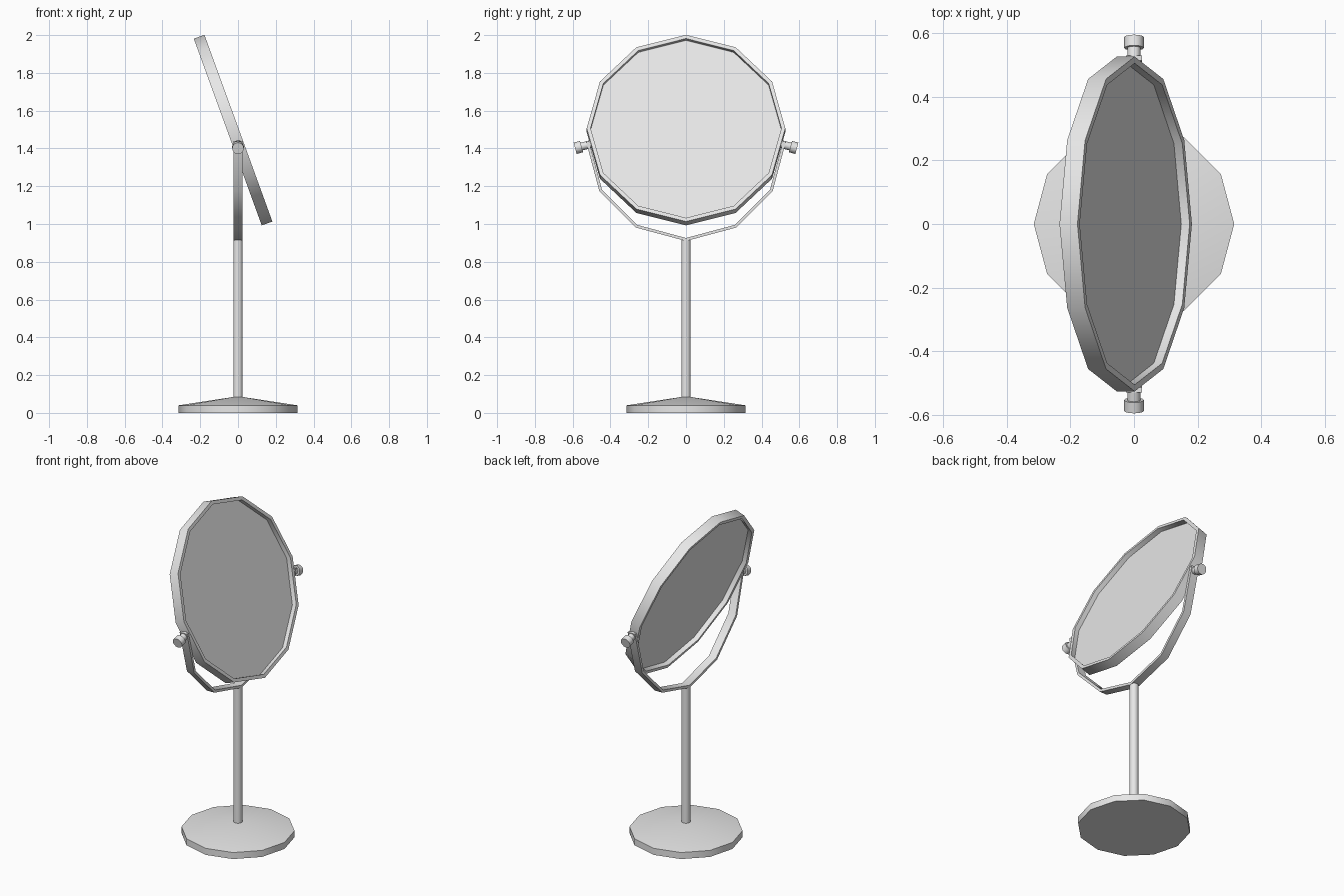
import bpy, bmesh, math
from mathutils import Matrix, Vector

cube = bpy.data.objects.get("Cube")
if cube:
    bpy.data.objects.remove(cube, do_unlink=True)

SIDES = 12
grey = bpy.data.materials.new("light_grey")
grey.use_nodes = True
grey.diffuse_color = (0.8, 0.8, 0.8, 1)
grey.node_tree.nodes["Principled BSDF"].inputs["Base Color"].default_value = (0.8, 0.8, 0.8, 1)


def lathe(name, profile, place=Matrix(), closed=False, start=0, steps=SIDES):
    """Turn an (r, z) profile round local z; fewer steps give an open arc with end caps."""
    bm = bmesh.new()
    full = steps == SIDES
    rings = []
    for i in range(steps if full else steps + 1):
        a = start + i * math.tau / SIDES
        rings.append([bm.verts.new((r * math.cos(a), r * math.sin(a), z)) for r, z in profile])
    n = len(profile)
    for i in range(steps):
        a, b = rings[i], rings[(i + 1) % len(rings)]
        for j in range(n if closed else n - 1):
            k = (j + 1) % n
            bm.faces.new((a[j], b[j], b[k], a[k]))
    if not full:
        bm.faces.new(rings[0])
        bm.faces.new(rings[-1])
    bmesh.ops.remove_doubles(bm, verts=bm.verts, dist=1e-5)
    bmesh.ops.recalc_face_normals(bm, faces=bm.faces)
    mesh = bpy.data.meshes.new(name)
    bm.to_mesh(mesh)
    bm.free()
    mesh.materials.append(grey)
    obj = bpy.data.objects.new(name, mesh)
    bpy.context.collection.objects.link(obj)
    obj.matrix_world = place
    bpy.ops.object.select_all(action='DESELECT')
    obj.select_set(True)
    bpy.context.view_layer.objects.active = obj
    bpy.ops.object.shade_smooth_by_angle(angle=math.radians(40))
    return obj


def band(inner, outer, half):
    """Rectangular ring section."""
    return [(inner, -half), (outer, -half), (outer, half), (inner, half)]


def turn_y(degrees):
    return Matrix.Rotation(math.radians(degrees), 4, 'Y')


# Stand
lathe("base", [(0, 0), (0.315, 0), (0.315, 0.04), (0, 0.088)])
lathe("pole", [(0, 0.05), (0.025, 0.05), (0.025, 0.915), (0, 0.915)])

# Half-ring yoke
lathe("yoke", band(0.514, 0.53, 0.025), Matrix.Translation((0, 0, 1.44)) @ turn_y(90),
      closed=True, start=-math.pi / 2, steps=SIDES // 2)

# Tilted mirror: rim with a glass recessed on both sides
tilt = Matrix.Translation((-0.026, 0, 1.497)) @ turn_y(70)
lathe("mirror_rim", band(0.505, 0.526, 0.03), tilt, closed=True)
lathe("mirror_glass", [(0, -0.002), (0.506, -0.002), (0.506, 0.002), (0, 0.002)], tilt)

# Pivot knobs, square to the upper yoke segments
for side, label in ((1, "back"), (-1, "front")):
    axis = Vector((0, side * math.cos(math.radians(15)), -math.sin(math.radians(15))))
    place = Matrix.Translation((0, side * 0.5, 1.424)) @ axis.to_track_quat('Z', 'X').to_matrix().to_4x4()
    lathe(label + "_knob",
          [(0, 0), (0.021, 0), (0.021, 0.055), (0.031, 0.055), (0.031, 0.09), (0, 0.09)], place)
